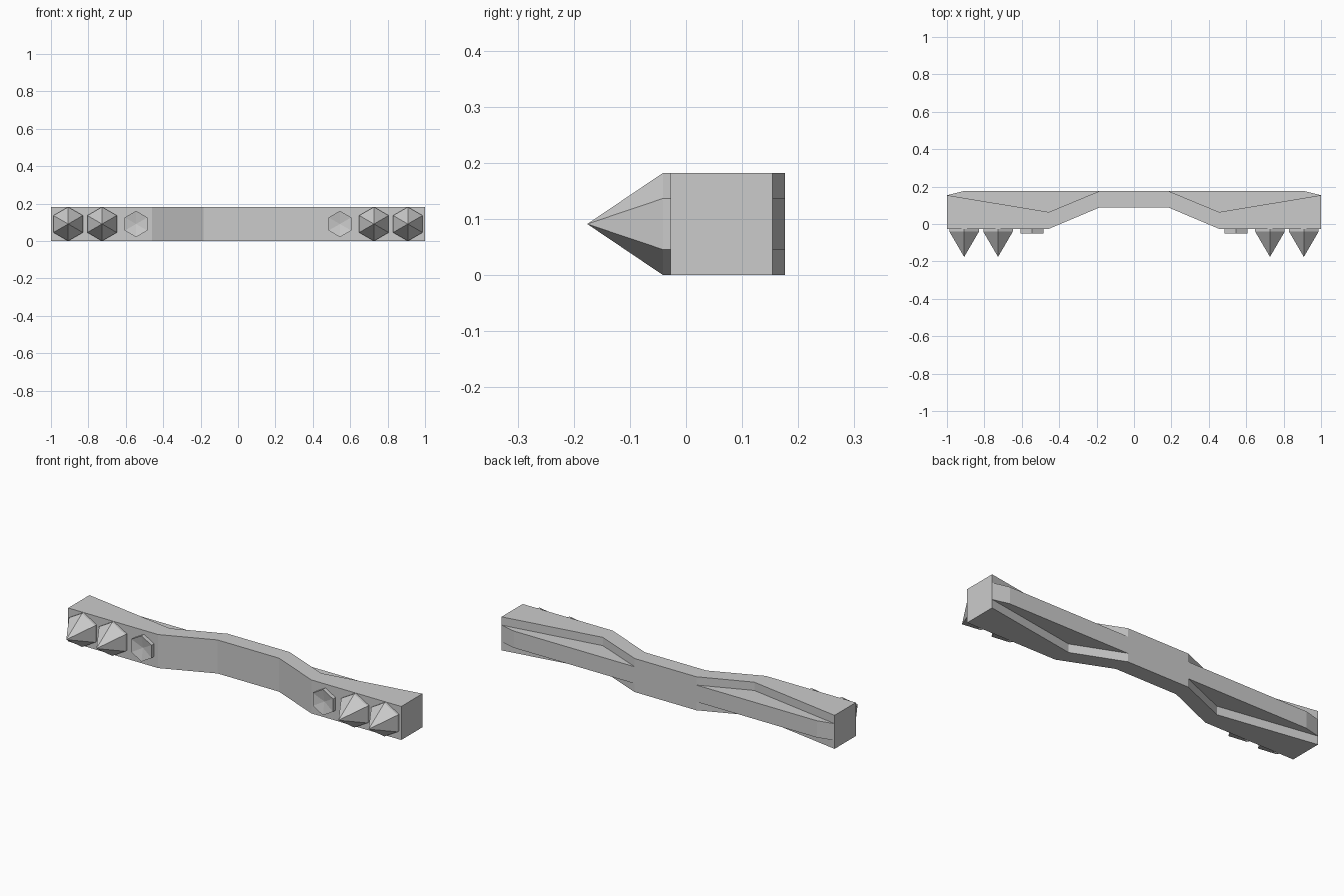
import bpy, bmesh
from math import sin, cos, pi

if "Cube" in bpy.data.objects:
    bpy.data.objects.remove(bpy.data.objects["Cube"])

H = 0.182          # bar height
MID = H / 2
FRONT = -0.028     # front face of the bar ends


def finish(bm, name):
    bmesh.ops.remove_doubles(bm, verts=bm.verts, dist=1e-5)
    bmesh.ops.recalc_face_normals(bm, faces=bm.faces)
    mesh = bpy.data.meshes.new(name)
    bm.to_mesh(mesh)
    bm.free()
    ob = bpy.data.objects.new(name, mesh)
    bpy.context.collection.objects.link(ob)
    return ob


def loft(bm, loops):
    """Skin a list of equal-length point loops, return vertex loops."""
    rings = [[bm.verts.new(p) for p in loop] for loop in loops]
    for a, b in zip(rings, rings[1:]):
        for i in range(len(a)):
            j = (i + 1) % len(a)
            bm.faces.new((a[i], a[j], b[j], b[i]))
    return rings


def outline(back, z):
    """Symmetric plan outline; 'back' is the movable rear corner."""
    half = [(0.185, 0.088), (0.46, FRONT), (1, FRONT), (1, 0.154), back, (0.185, 0.176)]
    pts = half + [(-x, y) for x, y in reversed(half)]
    return [(x, y, z) for x, y in pts]


# Bar: full-depth middle rib, with wedge notches above and below it
rib, notch = (0.91, 0.176), (0.455, 0.064)
levels = [(notch, 0), (notch, 0.046), (rib, 0.046),
          (rib, 0.137), (notch, 0.137), (notch, H)]
bm = bmesh.new()
rings = loft(bm, [outline(b, z) for b, z in levels])
bm.faces.new(rings[0])
bm.faces.new(rings[-1])
finish(bm, "bumper_bar")


def hex_stud(name, x, radius, rim_y, tip_y):
    """Hexagonal collar on the bar face, closed by a cone to tip_y."""
    bm = bmesh.new()
    loops = [[(x + radius * sin(i * pi / 3), y, MID + radius * cos(i * pi / 3))
              for i in range(6)] for y in (FRONT, rim_y)]
    base, rim = loft(bm, loops)
    bm.faces.new(base)
    tip = bm.verts.new((x, tip_y, MID))
    for i in range(6):
        bm.faces.new((rim[i], rim[(i + 1) % 6], tip))
    finish(bm, name)


# Spikes and dished bolts on both ends
for side, s in (("left", -1), ("right", 1)):
    hex_stud(f"outer_spike_{side}", s * 0.908, 0.091, -0.041, -0.176)
    hex_stud(f"inner_spike_{side}", s * 0.727, 0.091, -0.041, -0.176)
    hex_stud(f"bolt_{side}", s * 0.545, 0.07, -0.05, -0.037)
